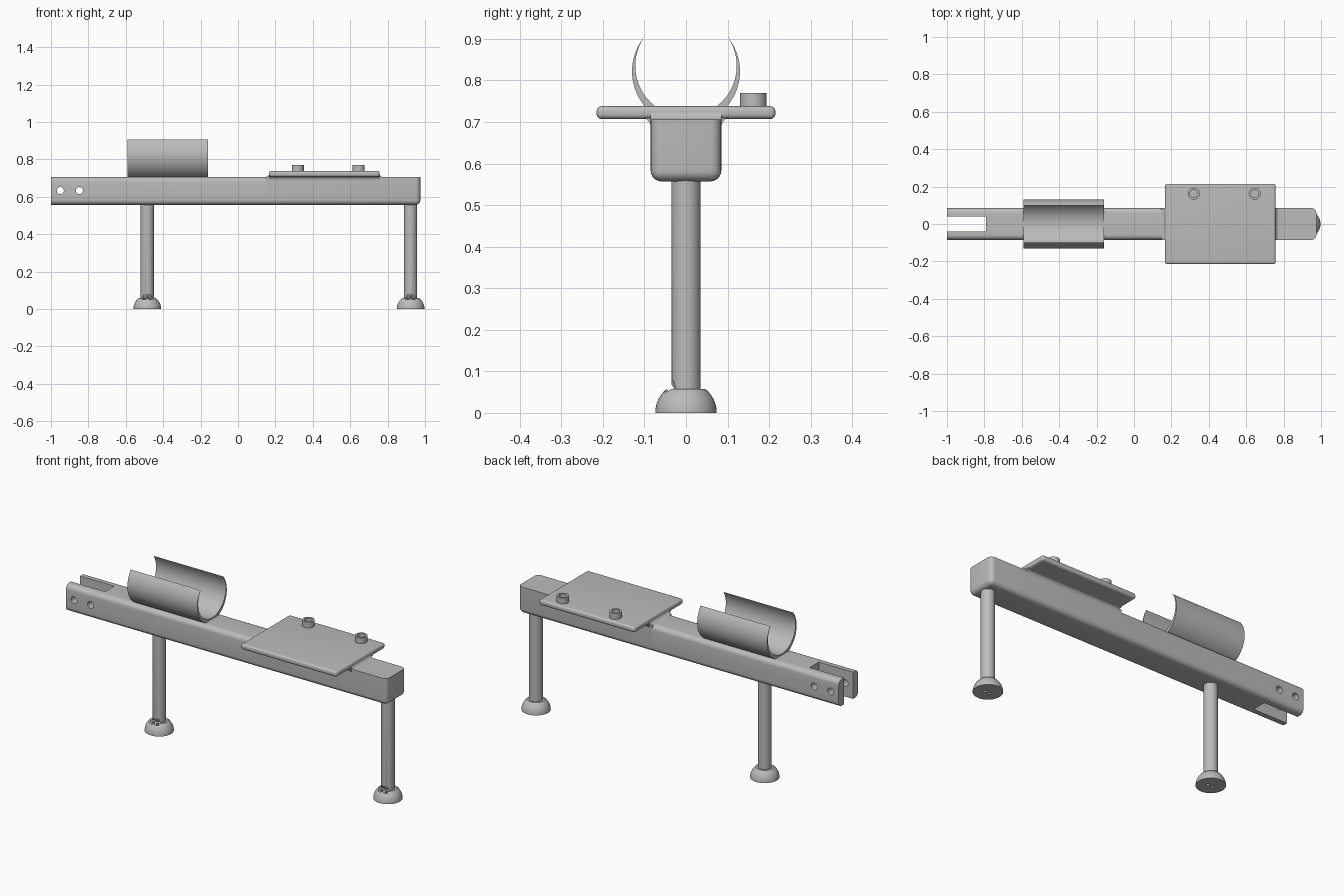
import bpy, bmesh
from math import sin, cos, pi, radians, asin
from mathutils import Vector, Matrix

old = bpy.data.objects.get("Cube")
if old:
    bpy.data.objects.remove(old, do_unlink=True)

grey = bpy.data.materials.new("plain grey")
grey.use_nodes = True
colour = (0.5, 0.5, 0.5, 1)
grey.diffuse_color = colour
grey.node_tree.nodes["Principled BSDF"].inputs["Base Color"].default_value = colour


def finish(name, bm):
    bmesh.ops.recalc_face_normals(bm, faces=bm.faces)
    mesh = bpy.data.meshes.new(name)
    bm.to_mesh(mesh)
    bm.free()
    mesh.materials.append(grey)
    ob = bpy.data.objects.new(name, mesh)
    bpy.context.collection.objects.link(ob)
    return ob


def select(ob):
    bpy.ops.object.select_all(action='DESELECT')
    ob.select_set(True)
    bpy.context.view_layer.objects.active = ob


def smooth(ob):
    select(ob)
    bpy.ops.object.shade_smooth_by_angle(angle=radians(35))
    return ob


def box(name, lo, hi, radius=0, rule=None):
    """Box between two corners; edges chosen by rule(direction, middle) are rounded."""
    lo, hi = Vector(lo), Vector(hi)
    bm = bmesh.new()
    bmesh.ops.create_cube(bm, size=1)
    for v in bm.verts:
        v.co = Vector((a + b) / 2 + c * (b - a) for a, b, c in zip(lo, hi, v.co))
    if radius:
        edges = []
        for e in bm.edges:
            d = e.verts[1].co - e.verts[0].co
            axis = max(range(3), key=lambda i: abs(d[i]))
            if rule is None or rule(axis, (e.verts[0].co + e.verts[1].co) / 2):
                edges.append(e)
        bmesh.ops.bevel(bm, geom=edges, offset=radius, segments=6, profile=0.5, affect='EDGES')
    return finish(name, bm)


def cylinder(name, centre, radius, length, turn):
    bm = bmesh.new()
    bmesh.ops.create_cone(bm, cap_ends=True, segments=32, radius1=radius, radius2=radius,
                          depth=length,
                          matrix=Matrix.Translation(centre) @ Matrix.Rotation(turn, 4, 'X'))
    return finish(name, bm)


def prism(name, outline, axis, lo, hi):
    """Extrude an outline in the plane across axis: X takes (y, z), Y takes (x, z)."""
    bm = bmesh.new()
    place = (lambda p, t: (t, *p)) if axis == 'X' else (lambda p, t: (p[0], t, p[1]))
    rings = [[bm.verts.new(place(p, t)) for p in outline] for t in (lo, hi)]
    n = len(outline)
    for i in range(n):
        j = (i + 1) % n
        bm.faces.new((rings[0][i], rings[0][j], rings[1][j], rings[1][i]))
    for r in rings:
        bm.faces.new(r)
    return smooth(finish(name, bm))


def lathe(name, profile, x, y=0):
    bm = bmesh.new()
    verts = [bm.verts.new((r, 0, z)) for r, z in profile]
    edges = [bm.edges.new(p) for p in zip(verts, verts[1:])]
    bmesh.ops.spin(bm, geom=verts + edges, cent=(0, 0, 0), axis=(0, 0, 1),
                   angle=2 * pi, steps=40)
    bmesh.ops.remove_doubles(bm, verts=bm.verts, dist=1e-5)
    bmesh.ops.translate(bm, verts=bm.verts, vec=(x, y, 0))
    return smooth(finish(name, bm))


def cut(ob, cutter):
    cutter.hide_render = True
    select(ob)
    mod = ob.modifiers.new("cut", 'BOOLEAN')
    mod.operation, mod.solver, mod.object = 'DIFFERENCE', 'EXACT', cutter
    bpy.ops.object.modifier_apply(modifier=mod.name)
    bpy.data.objects.remove(cutter, do_unlink=True)


HALF, BOTTOM, TOP, JOIN = 0.085, 0.557, 0.706, 0.15

# Beam: rounded long edges at the forked half, square top at the plate half
forked_beam = box("forked_beam", (-1, -HALF, BOTTOM), (JOIN, HALF, TOP), 0.026,
                  lambda axis, m: axis == 0)
cut(forked_beam, box("slot_cutter", (-1.1, -0.04, 0.4), (-0.79, 0.04, 0.9)))
for x in (-0.95, -0.848):
    cut(forked_beam, cylinder("pin_hole_cutter", (x, 0, 0.633), 0.019, 0.5, pi / 2))
smooth(forked_beam)
smooth(box("end_beam", (JOIN, -HALF, BOTTOM), (0.975, HALF, TOP), 0.026,
           lambda axis, m: (axis == 0 and m.z < 0.6) or
                           (m.x > 0.9 and (axis == 2 or m.z < 0.6))))

# Open cradle: crescent between two offset circles that meet at the tips
def arc(radius, zc, steps=40):
    start = asin(0.1 / radius)
    angles = [start + (2 * pi - 2 * start) * i / steps for i in range(steps + 1)]
    return [(radius * sin(a), zc + radius * cos(a)) for a in angles]

outer, inner = arc(0.13, 0.822), arc(0.1221, 0.835)
prism("cradle", outer + inner[::-1], 'X', -0.59, -0.16)

# Mounting plate with a bullnose rim
X0, X1 = 0.166, 0.757
smooth(box("mounting_plate", (X0, -0.215, 0.707), (X1, 0.215, 0.738), 0.012))

# Concave fillets between plate and beam
quarter = [(cos(i * pi / 12), sin(i * pi / 12)) for i in range(7)]
for side, name in ((-1, "front"), (1, "back")):
    curve = [(side * (HALF + 0.022 * (1 - c)), 0.688 + 0.022 * s) for c, s in quarter]
    prism(name + "_fillet", curve + [(side * 0.08, 0.71), (side * 0.08, 0.688)], 'X', X0, X1)
for edge, side, name in ((X0, -1, "right"), (X1, 1, "left")):
    curve = [(edge + side * 0.02 * (1 - s), TOP + 0.018 * (1 - c)) for c, s in quarter]
    prism(name + "_fillet", curve + [(edge - side * 0.01, 0.724), (edge - side * 0.01, TOP)],
          'Y', -HALF, HALF)

# Hollow bosses on the plate
for x, name in ((0.32, "right_boss"), (0.645, "left_boss")):
    lathe(name, [(0.032, 0.73), (0.032, 0.77), (0.021, 0.77), (0.021, 0.739), (0, 0.739)],
          x, 0.162)

# Legs with domed feet and slanted screw pockets
FOOT = 0.074
dome = [(FOOT * cos(a), FOOT * sin(a)) for a in [i * 0.9 / 9 for i in range(10)]]
tilt = radians(30.7)
axis = Vector((0, -sin(tilt), cos(tilt)))
for x, name in ((-0.485, "right_leg"), (0.923, "left_leg")):
    z = dome[-1][1]
    leg = lathe(name, [(0, 0)] + dome + [(0.035, z), (0.035, 0.58), (0, 0.58)], x)
    for dx in (-0.014, 0.014):
        floor = Vector((x + dx, -0.034, 0.052))
        cut(leg, cylinder("pocket_cutter", floor + axis * 0.04, 0.016, 0.08, tilt))
        cut(leg, cylinder("screw_hole_cutter", floor, 0.008, 0.15, tilt))
    smooth(leg)
